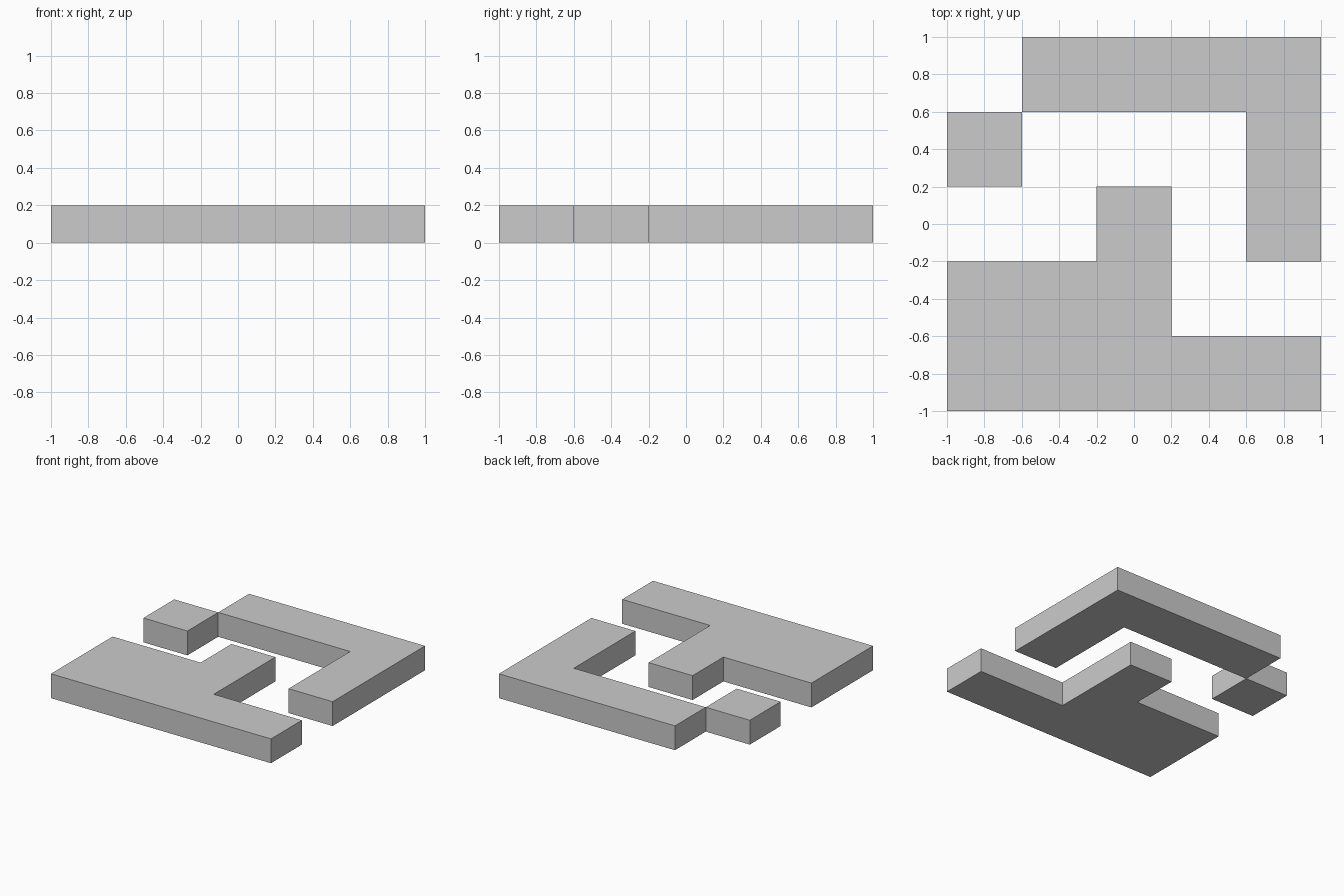
import bpy
import bmesh

if "Cube" in bpy.data.objects:
    bpy.data.objects.remove(bpy.data.objects["Cube"])

HEIGHT = 0.2


def slab(name, outline):
    """Extrude a counter-clockwise floor outline up to the slab height."""
    bm = bmesh.new()
    base = bm.faces.new([bm.verts.new((x, y, 0)) for x, y in outline])
    top = bmesh.ops.extrude_face_region(bm, geom=[base], use_keep_orig=True)
    verts = [v for v in top["geom"] if isinstance(v, bmesh.types.BMVert)]
    bmesh.ops.translate(bm, verts=verts, vec=(0, 0, HEIGHT))
    bmesh.ops.recalc_face_normals(bm, faces=bm.faces)
    mesh = bpy.data.meshes.new(name)
    bm.to_mesh(mesh)
    bm.free()
    obj = bpy.data.objects.new(name, mesh)
    bpy.context.collection.objects.link(obj)
    return obj


# Stepped front block with a central arm
slab("front_block", [(-1, -1), (1, -1), (1, -0.6), (0.2, -0.6),
                     (0.2, 0.2), (-0.2, 0.2), (-0.2, -0.2), (-1, -0.2)])

# L-shaped wall around the back right corner
slab("corner_block", [(0.6, -0.2), (1, -0.2), (1, 1),
                      (-0.6, 1), (-0.6, 0.6), (0.6, 0.6)])

# Single square block on the left, touching the corner block at one edge
slab("square_block", [(-1, 0.2), (-0.6, 0.2), (-0.6, 0.6), (-1, 0.6)])
